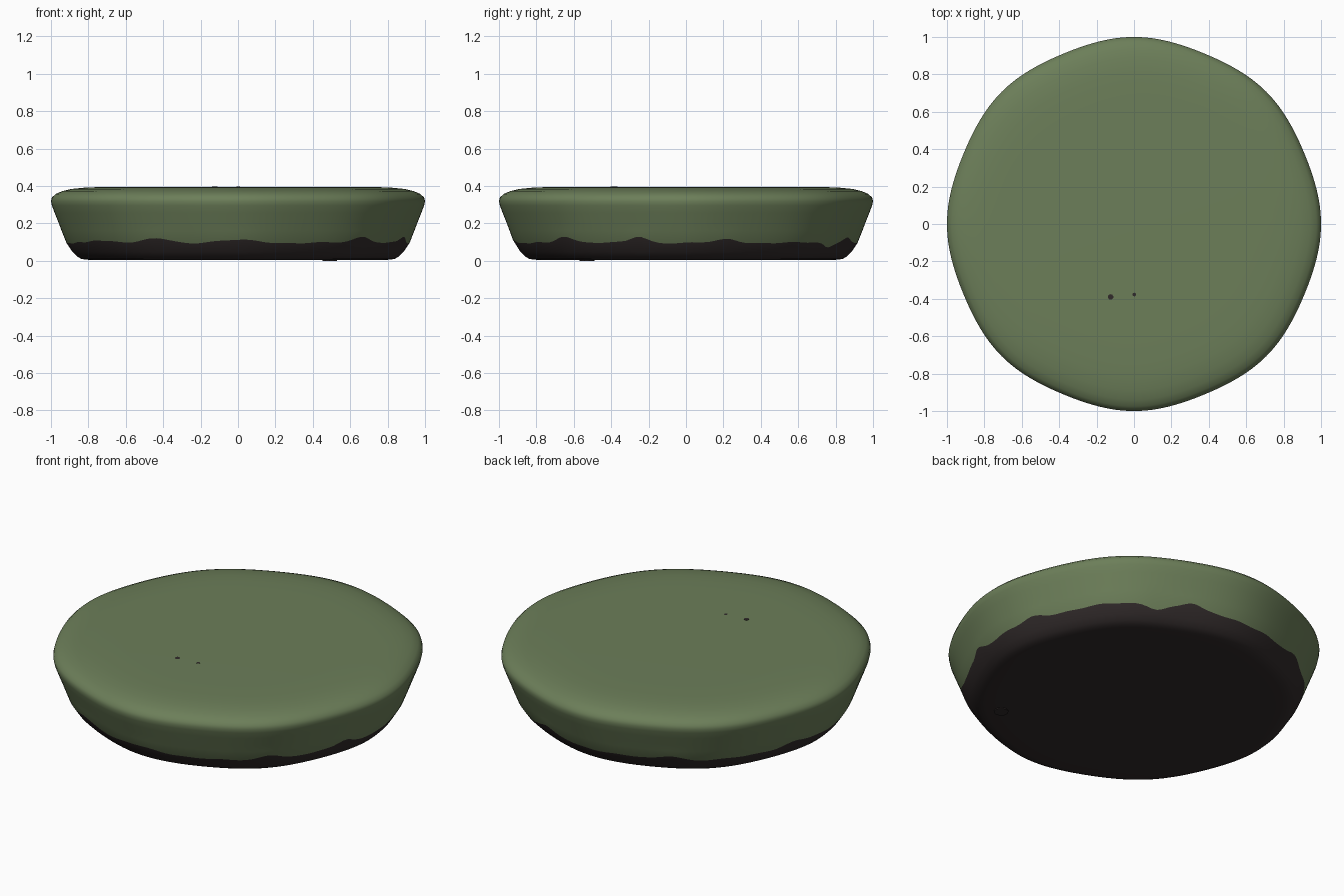
import bpy, bmesh
from math import sin, cos, radians, pi, exp

cube = bpy.data.objects.get("Cube")
if cube:
    bpy.data.objects.remove(cube, do_unlink=True)


def make_material(name, colour):
    mat = bpy.data.materials.new(name)
    mat.use_nodes = True
    mat.diffuse_color = (*colour, 1)
    mat.node_tree.nodes["Principled BSDF"].inputs["Base Color"].default_value = (*colour, 1)
    return mat


green = make_material("moss green", (0.15, 0.21, 0.10))
earth = make_material("dark earth", (0.030, 0.023, 0.023))

SEGMENTS = 192
# Lower flank, below the colour edge, and upper flank with the rounded rim: (radius, z)
LOWER = [(0.70, 0.005), (0.80, 0.005), (0.835, 0.009), (0.86, 0.022), (0.885, 0.047)]
UPPER = [(0.943, 0.16), (0.96, 0.205), (0.98, 0.255), (0.995, 0.295), (1.0, 0.318),
         (0.995, 0.338), (0.975, 0.357), (0.94, 0.372), (0.89, 0.384), (0.82, 0.391),
         (0.74, 0.394), (0.62, 0.395)]
# Bumps along the colour edge: (angle in degrees, height, width in degrees)
BUMPS = [(-44, 0.036, 5), (-16, 0.034, 4), (14, 0.018, 5), (70, 0.028, 4), (120, 0.03, 5),
         (-118, 0.024, 6), (-90, 0.014, 9), (-142, 0.015, 8), (165, 0.02, 5), (58, -0.02, 4)]


def edge_height(angle):
    """Ragged height of the border between earth and moss."""
    deg = angle * 180 / pi
    z = 0.096 + 0.003 * sin(11 * angle) + 0.002 * sin(29 * angle + 1)
    for centre, height, width in BUMPS:
        d = (deg - centre + 180) % 360 - 180
        z += height * exp(-(d / width) ** 2)
    return z


def edge_radius(z):
    """Radius of the flank between the lower and upper profile."""
    t = (z - 0.047) / (0.16 - 0.047)
    return 0.885 + 0.058 * t + 0.03 * t * (1 - t)


# Main body: rings of a slightly eight-lobed disc
bm = bmesh.new()
rings = []
for profile in LOWER + [None] + UPPER:
    ring = []
    for i in range(SEGMENTS):
        a = 2 * pi * i / SEGMENTS
        if profile:
            r, z = profile
        else:
            z = edge_height(a)
            r = edge_radius(z)
        r *= 0.993 + 0.007 * cos(8 * a)
        ring.append(bm.verts.new((r * cos(a), r * sin(a), z)))
    rings.append(ring)
for k, (low, high) in enumerate(zip(rings, rings[1:])):
    for i in range(SEGMENTS):
        j = (i + 1) % SEGMENTS
        face = bm.faces.new((low[i], low[j], high[j], high[i]))
        face.material_index = 1 if k < len(LOWER) else 0
bm.faces.new(rings[0][::-1]).material_index = 1
bm.faces.new(rings[-1])
for face in bm.faces:
    face.smooth = True
mesh = bpy.data.meshes.new("mossy_disc")
bm.to_mesh(mesh)
bm.free()
mesh.materials.append(green)
mesh.materials.append(earth)
bpy.context.collection.objects.link(bpy.data.objects.new("mossy_disc", mesh))


def thin_plate(name, radius, depth, location):
    bpy.ops.mesh.primitive_cylinder_add(vertices=10, radius=radius, depth=depth, location=location)
    plate = bpy.context.object
    plate.name = name
    plate.data.materials.append(earth)


# Bare specks on the top and a small lump underneath
thin_plate("large_speck", 0.015, 0.002, (-0.125, -0.39, 0.395))
thin_plate("small_speck", 0.01, 0.002, (0.002, -0.377, 0.395))
thin_plate("underside_lump", 0.04, 0.008, (0.49, -0.53, 0.004))
